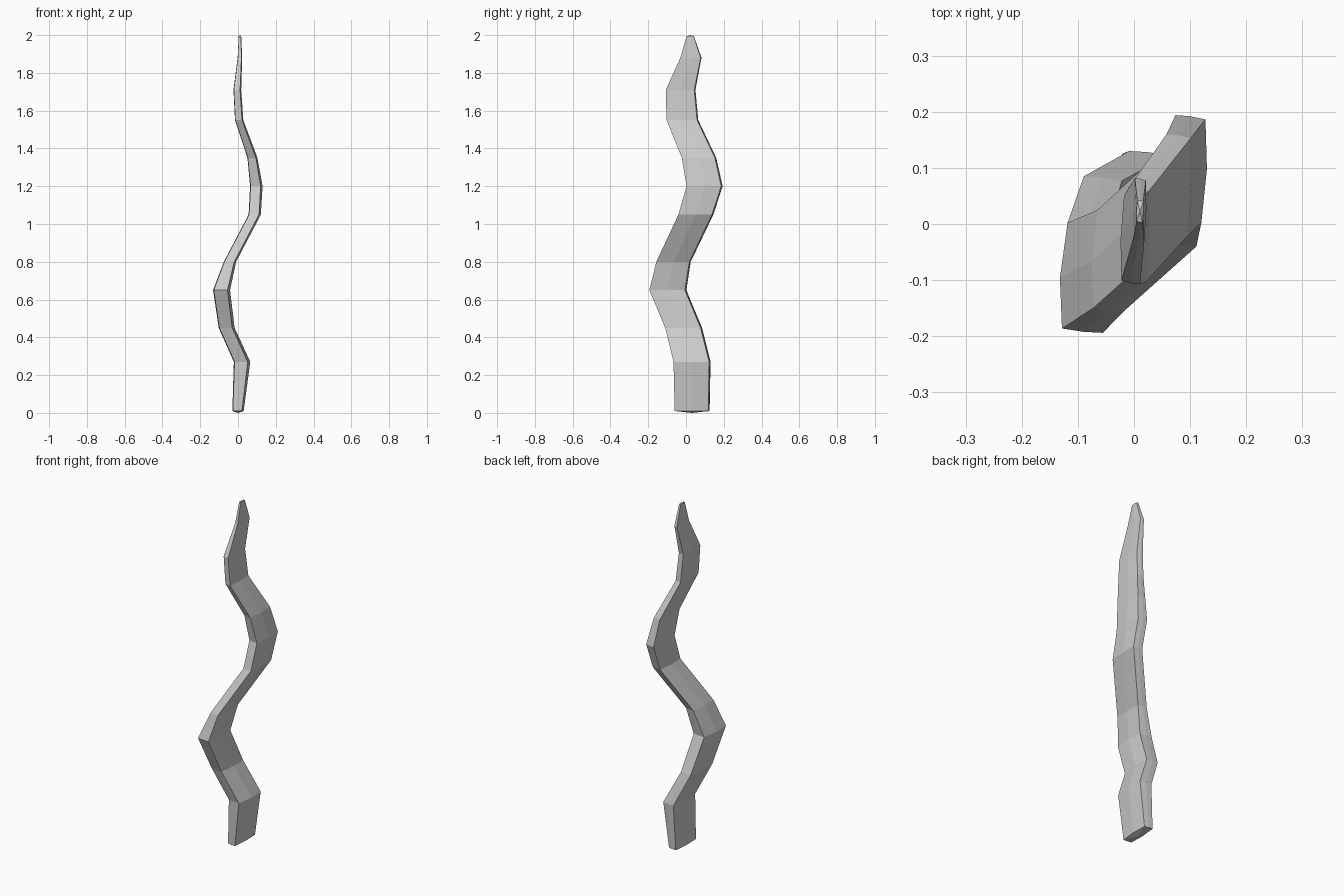
import bpy, bmesh

if "Cube" in bpy.data.objects:
    bpy.data.objects.remove(bpy.data.objects["Cube"])

# Horizontal stations of the wavy blade: z, x min, x max, y min, y max
STATIONS = [
    (0.01, -0.030, 0.030, -0.060, 0.125),
    (0.27, -0.022, 0.065, -0.066, 0.130),
    (0.45, -0.102, -0.018, -0.110, 0.085),
    (0.65, -0.132, -0.042, -0.194, 0.002),
    (0.80, -0.075, -0.010, -0.157, 0.025),
    (1.05, 0.056, 0.121, -0.040, 0.145),
    (1.20, 0.064, 0.130, 0.003, 0.194),
    (1.35, 0.050, 0.103, -0.022, 0.160),
    (1.55, -0.016, 0.028, -0.103, 0.065),
    (1.71, -0.024, 0.017, -0.107, 0.050),
    (1.88, -0.002, 0.022, -0.030, 0.082),
    (1.995, 0.004, 0.017, 0.003, 0.042),
]
# Eight-sided slab section, slightly skewed, with bulging sides
HALF = [(0.70, -1.0), (1.0, 0.0), (0.92, 0.92), (0.08, 0.98)]
SECTION = HALF + [(-x, -y) for x, y in HALF]

bm = bmesh.new()
rings = []
for z, x0, x1, y0, y1 in STATIONS:
    cx, cy, hx, hy = (x0 + x1) / 2, (y0 + y1) / 2, (x1 - x0) / 2, (y1 - y0) / 2
    rings.append([bm.verts.new((cx + hx * u, cy + hy * v, z)) for u, v in SECTION])

# Skin between stations
n = len(SECTION)
for a, b in zip(rings, rings[1:]):
    for i in range(n):
        j = (i + 1) % n
        bm.faces.new((a[i], a[j], b[j], b[i]))

# Shallow domed end caps
for ring, z in ((rings[0], 0.0), (rings[-1], 2.0)):
    tip = bm.verts.new((sum(v.co.x for v in ring) / n, sum(v.co.y for v in ring) / n, z))
    for i in range(n):
        bm.faces.new((ring[i], ring[(i + 1) % n], tip))

bmesh.ops.recalc_face_normals(bm, faces=bm.faces)
mesh = bpy.data.meshes.new("wavy_blade")
bm.to_mesh(mesh)
bm.free()
bpy.context.collection.objects.link(bpy.data.objects.new("wavy_blade", mesh))
